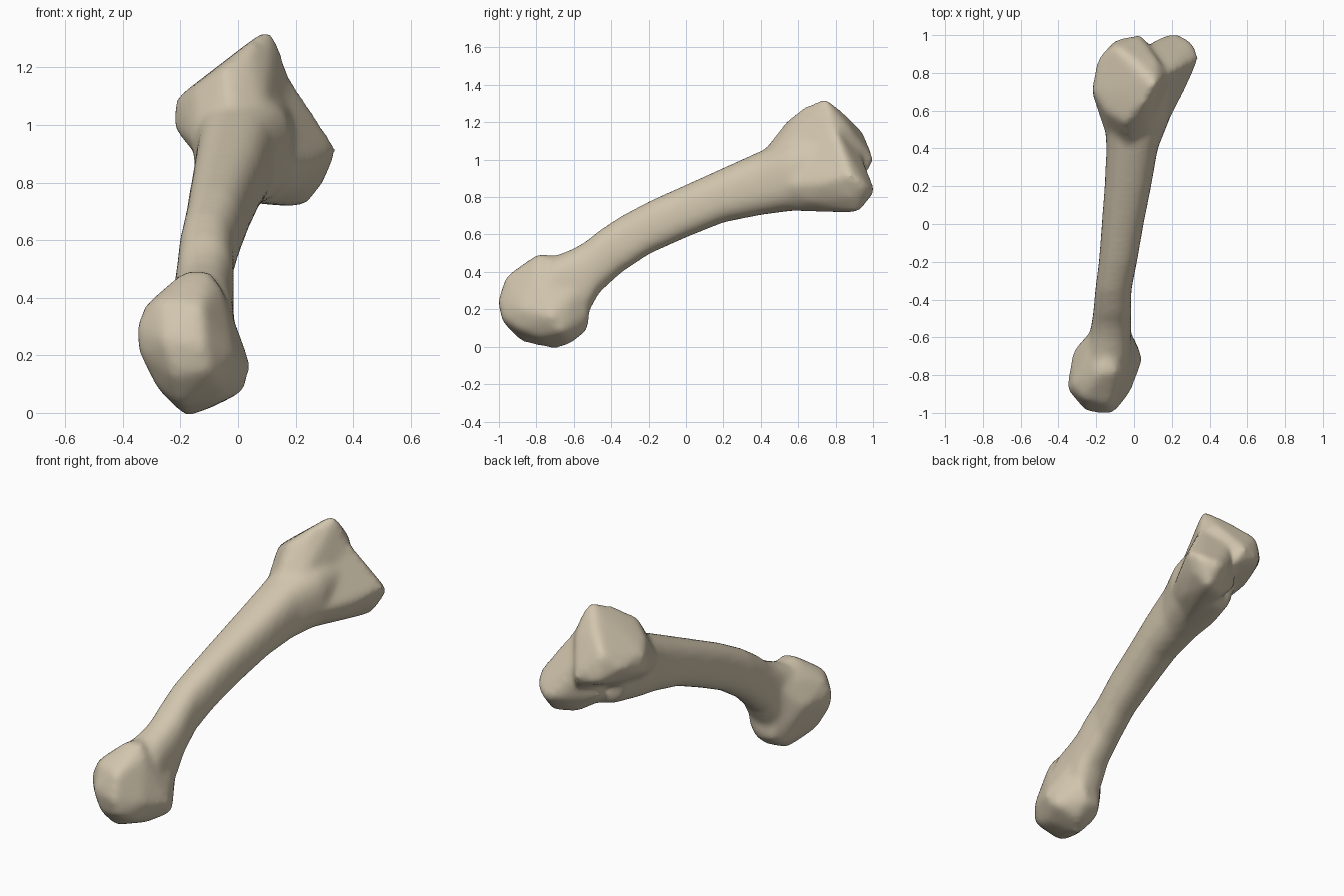
import bpy
import bmesh
from math import cos, sin, tau, copysign

default = bpy.data.objects.get("Cube")
if default:
    bpy.data.objects.remove(default, do_unlink=True)

bone_colour = (0.64, 0.56, 0.42, 1.0)
material = bpy.data.materials.new("aged ivory")
material.use_nodes = True
material.diffuse_color = bone_colour
material.node_tree.nodes["Principled BSDF"].inputs["Base Color"].default_value = bone_colour

mesh = bpy.data.meshes.new("long_bone")


def append_piece(piece):
    """Add a closed solid to the shared bone mesh."""
    bmesh.ops.recalc_face_normals(piece, faces=piece.faces)
    part = bpy.data.meshes.new("part")
    piece.to_mesh(part)
    piece.free()
    total = bmesh.new()
    total.from_mesh(mesh)
    total.from_mesh(part)
    total.to_mesh(mesh)
    total.free()
    bpy.data.meshes.remove(part)


def squared(value):
    """Push an oval coordinate outwards, towards a rounded box."""
    return copysign(abs(value) ** .78, value)


def add_shaft(rings, sides=24):
    """Loft rounded sections given as y, left, right, bottom, top."""
    piece = bmesh.new()
    loops = []
    for y, left, right, bottom, top in rings:
        loop = []
        for step in range(sides):
            angle = tau * step / sides
            x = (left + right) / 2 + squared(cos(angle)) * (right - left) / 2
            z = (bottom + top) / 2 + squared(sin(angle)) * (top - bottom) / 2
            loop.append(piece.verts.new((x, y, z)))
        loops.append(loop)
    for near, far in zip(loops, loops[1:]):
        for i in range(sides):
            j = (i + 1) % sides
            piece.faces.new((near[i], near[j], far[j], far[i]))
    piece.faces.new(loops[0])
    piece.faces.new(loops[-1])
    append_piece(piece)


def add_lump(points):
    """Wrap a bony lump around its main landmarks."""
    piece = bmesh.new()
    for point in points:
        piece.verts.new(point)
    result = bmesh.ops.convex_hull(piece, input=piece.verts)
    spare = {v for v in result["geom_interior"] + result["geom_unused"]
             if isinstance(v, bmesh.types.BMVert)}
    bmesh.ops.delete(piece, geom=list(spare), context="VERTS")
    append_piece(piece)


# Curved shaft, flaring into both ends
add_shaft([
    (-.72, -.26, -.02, .12, .47), (-.6, -.23, -.02, .13, .52),
    (-.53, -.22, -.02, .18, .56), (-.47, -.21, -.02, .29, .61),
    (-.35, -.2, -.02, .4, .69), (-.2, -.18, .01, .5, .77),
    (0, -.165, .045, .59, .86), (.2, -.15, .085, .67, .95),
    (.4, -.14, .12, .71, 1.04), (.55, -.15, .18, .73, 1.1),
    (.75, -.1, .2, .75, 1.13),
])

# Rounded head at the low front end
add_lump([
    (-.12, -1, .24), (-.25, -.99, .25), (-.1, -.98, .15), (-.22, -.97, .13),
    (-.13, -.96, .37), (-.27, -.92, .39), (-.35, -.87, .29), (-.32, -.68, .28),
    (-.32, -.85, .37), (-.34, -.87, .21), (-.28, -.84, .09), (-.25, -.7, .42),
    (.04, -.72, .16), (-.02, -.88, .2), (0, -.67, .24), (-.18, -.7, -.01),
    (-.2, -.88, .03), (-.1, -.62, .02), (-.22, -.6, .06), (.02, -.66, .08),
    (-.18, -.79, .49), (-.1, -.78, .49), (-.14, -.69, .48), (-.06, -.8, .43),
    (-.1, -.53, .09), (-.19, -.54, .1), (-.06, -.52, .18),
    (-.02, -.58, .31), (-.22, -.57, .4), (-.06, -.9, .1), (-.05, -.78, .05),
])

# Upper knuckle, its ridge and the slope up from the shaft
add_lump([
    (-.21, .7, 1.09), (-.22, .7, .99), (-.15, .6, 1.13), (-.05, .54, 1.2),
    (.04, .63, 1.28), (.12, .75, 1.32), (.09, .74, 1.32), (-.1, .94, 1.15),
    (.01, .86, 1.23), (.03, 1, 1), (-.1, .97, .99), (-.14, .8, .95),
    (.07, .95, .91), (-.02, .42, .75), (-.19, .87, 1.06), (.12, .87, 1.17),
    (.18, .79, 1.15), (-.03, .42, 1.05), (-.13, .43, .92), (.08, .44, 1),
])

# Lower knuckle beside the notch, with its web to the upper one
add_lump([
    (.34, .88, .92), (.31, .96, .86), (.22, 1.01, .83), (.14, .98, .84),
    (.27, .72, .87), (.29, .88, .8), (.23, .92, .72), (.11, .88, .73),
    (.05, .5, .73), (.15, .78, 1.2), (.2, .8, 1.12), (.13, .45, .86),
    (.2, .66, .78), (.09, .95, .95), (.04, .9, 1.1), (-.02, .85, .84),
])

# Fuse the lumps into one continuous skin
bone = bpy.data.objects.new("long_bone", mesh)
bpy.context.collection.objects.link(bone)
mesh.materials.append(material)

fuse = bone.modifiers.new("fuse", "REMESH")
fuse.mode = "VOXEL"
fuse.voxel_size = .016
fuse.use_smooth_shade = True

soften = bone.modifiers.new("soften", "SMOOTH")
soften.factor = .5
soften.iterations = 18

swell = bone.modifiers.new("swell", "DISPLACE")
swell.strength = .006
swell.mid_level = 0

bpy.context.view_layer.objects.active = bone
bone.select_set(True)
bpy.ops.object.shade_smooth()
